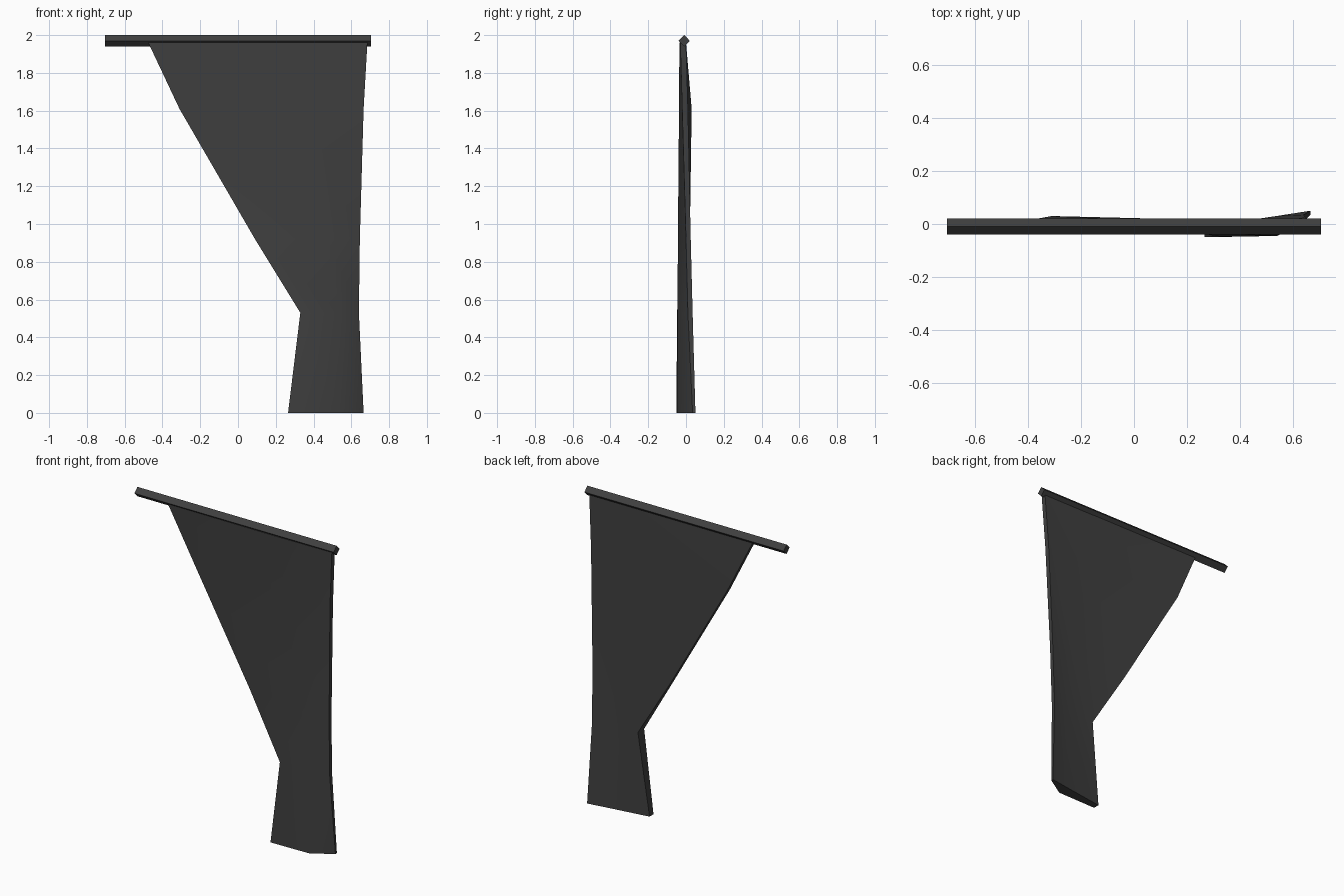
import bpy, bmesh, math

cube = bpy.data.objects.get("Cube")
if cube:
    bpy.data.objects.remove(cube)

cloth = bpy.data.materials.new("charcoal")
cloth.use_nodes = True
COLOR = (0.05, 0.05, 0.05, 1)
cloth.diffuse_color = COLOR
cloth.node_tree.nodes["Principled BSDF"].inputs["Base Color"].default_value = COLOR


def finish(obj, angle):
    obj.data.materials.append(cloth)
    bpy.ops.object.select_all(action="DESELECT")
    obj.select_set(True)
    bpy.context.view_layer.objects.active = obj
    bpy.ops.object.shade_smooth_by_angle(angle=math.radians(angle))


# Curtain rod: a square bar standing on its edge
bpy.ops.mesh.primitive_cylinder_add(vertices=4, radius=0.03, depth=1.41,
                                    location=(0, -0.01, 1.97),
                                    rotation=(0, math.pi / 2, 0))
rod = bpy.context.object
rod.name = "curtain_rod"
finish(rod, 30)

# Curtain rows: height, left edge x, right edge x,
# front y at (left, fold, right), back y at (left, fold, right)
ROWS = [
    (1.96, -0.475, 0.685, (-0.03, -0.035, -0.03), (0.0, 0.0, 0.0)),
    (1.61, -0.31, 0.665, (0.0, -0.037, -0.02), (0.03, 0.0, 0.01)),
    (0.92, 0.09, 0.645, (-0.01, -0.043, 0.0), (0.02, 0.0, 0.025)),
    (0.53, 0.33, 0.64, (-0.048, -0.045, 0.01), (0.015, 0.015, 0.035)),
    (0.0, 0.265, 0.665, (-0.05, -0.045, 0.035), (-0.01, 0.03, 0.05)),
]
FOLD = 0.68

bm = bmesh.new()
rings = []
for z, x0, x1, front, back in ROWS:
    xs = (x0, x0 + (x1 - x0) * FOLD, x1)
    outline = list(zip(xs, front)) + list(zip(xs, back))[::-1]
    rings.append([bm.verts.new((x, y, z)) for x, y in outline])
for upper, lower in zip(rings, rings[1:]):
    for i in range(len(upper)):
        j = (i + 1) % len(upper)
        bm.faces.new((upper[i], lower[i], lower[j], upper[j]))
bm.faces.new(rings[0])
bm.faces.new(rings[-1][::-1])
bmesh.ops.recalc_face_normals(bm, faces=bm.faces)

mesh = bpy.data.meshes.new("curtain")
bm.to_mesh(mesh)
bm.free()
curtain = bpy.data.objects.new("curtain", mesh)
bpy.context.collection.objects.link(curtain)
finish(curtain, 50)
